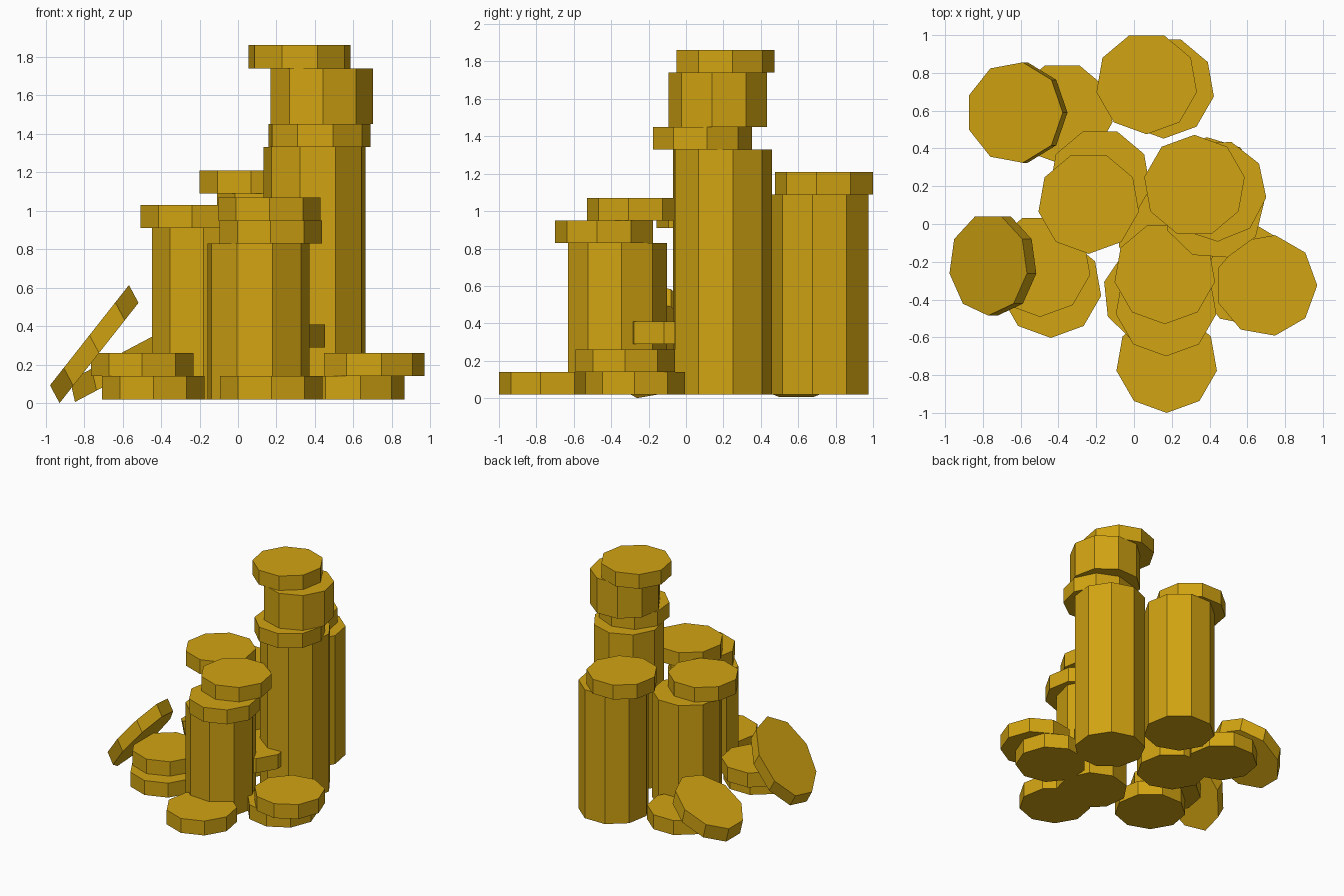
import bpy, bmesh, math
from mathutils import Matrix

if "Cube" in bpy.data.objects:
    bpy.data.objects.remove(bpy.data.objects["Cube"])

R = 0.27          # coin radius
SIDES = 9
STRETCH = 1.54    # vertical stretch of the whole pile, visible on leaning coins

gold = bpy.data.materials.new("gold")
gold.diffuse_color = (0.64, 0.37, 0.006, 1)
gold.use_nodes = True
gold.node_tree.nodes["Principled BSDF"].inputs["Base Color"].default_value = gold.diffuse_color


def disc(name, x, y, z0, z1, phase, tilt=0):
    """Nine-sided coin or column; phase is the angle of one corner in degrees."""
    zc, h = (z0 + z1) / 2, z1 - z0
    bm = bmesh.new()
    bmesh.ops.create_cone(bm, cap_ends=True, segments=SIDES, radius1=R, radius2=R,
                          depth=h / STRETCH)
    # put a known corner on +x before turning to the phase
    v = bm.verts[:][0]
    start = math.atan2(v.co.y, v.co.x)
    m = (Matrix.Translation((x, y, zc))
         @ Matrix.Diagonal((1, 1, STRETCH, 1))
         @ Matrix.Rotation(-math.radians(tilt), 4, 'Y')
         @ Matrix.Rotation(math.radians(phase) - start, 4, 'Z'))
    bmesh.ops.transform(bm, matrix=m, verts=bm.verts)
    me = bpy.data.meshes.new(name)
    bm.to_mesh(me)
    bm.free()
    me.materials.append(gold)
    ob = bpy.data.objects.new(name, me)
    bpy.context.collection.objects.link(ob)


# tall stack
disc("tall_column", 0.40, 0.19, 0.02, 1.33, 13)
disc("tall_lower_coin", 0.42, 0.083, 1.33, 1.45, -74)
disc("tall_upper_column", 0.433, 0.177, 1.45, 1.74, 32)
disc("tall_top_coin", 0.32, 0.202, 1.74, 1.86, 90)

# back stack
disc("back_column", 0.157, 0.722, 0.02, 1.09, 70)
disc("back_top_coin", 0.067, 0.745, 1.09, 1.21, 70)

# left stack
disc("left_column", -0.18, 0.235, 0.02, 0.91, 70)
disc("left_top_coin", -0.24, 0.112, 0.91, 1.03, 70)

# front stack
disc("front_column", 0.104, -0.372, 0.02, 0.83, -74)
disc("front_lower_coin", 0.17, -0.43, 0.83, 0.95, -90)
disc("front_top_coin", 0.163, -0.26, 0.95, 1.07, -90)

# wedged coin between the stacks
disc("wedged_coin", 0.185, -0.07, 0.29, 0.41, -10)

# loose coins around the base
disc("front_coin", 0.173, -0.73, 0.02, 0.14, -90)
disc("right_bottom_coin", 0.595, -0.27, 0.02, 0.14, 79)
disc("right_top_coin", 0.70, -0.325, 0.14, 0.26, -80)
disc("left_bottom_coin", -0.44, -0.333, 0.02, 0.14, -90)
disc("left_upper_coin", -0.498, -0.222, 0.14, 0.26, -90)
disc("back_left_coin", -0.38, 0.585, 0.02, 0.14, 70)

# leaning coins
disc("steep_leaning_coin", -0.747, -0.215, 0.247, 0.367, -90, 39.5)
disc("shallow_leaning_coin", -0.62, 0.59, 0.13, 0.25, 0, 19)
